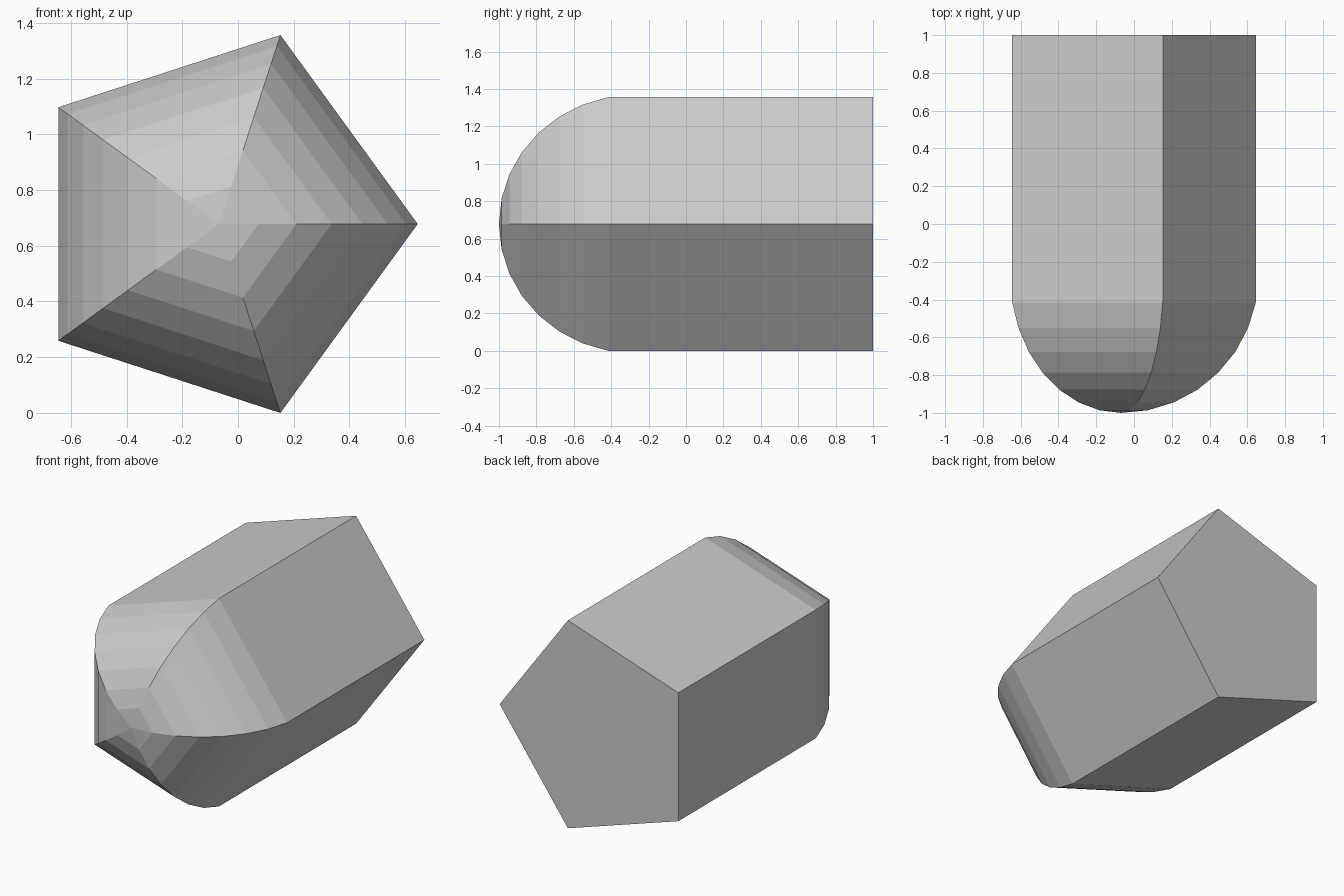
import bpy, bmesh, math

cube = bpy.data.objects.get("Cube")
if cube:
    bpy.data.objects.remove(cube, do_unlink=True)

SIDES = 5
RADIUS = 0.727              # radius of the rounded nose
STEP = math.pi / 16         # angle between nose rings
CENTRE_X, CENTRE_Z = -0.068, 0.678

gray = bpy.data.materials.new("light gray")
gray.use_nodes = True
colour = (0.6, 0.6, 0.6, 1)
gray.diffuse_color = colour
gray.node_tree.nodes["Principled BSDF"].inputs["Base Color"].default_value = colour

bm = bmesh.new()


def ring(radius, y):
    """Pentagon around the long axis, one corner towards +x."""
    angles = [2 * math.pi * i / SIDES for i in range(SIDES)]
    return [bm.verts.new((CENTRE_X + radius * math.cos(a), y,
                          CENTRE_Z + radius * math.sin(a))) for a in angles]


# Rounded nose rings, then the straight body up to the back
rings = [ring(RADIUS * math.sin(k * STEP), RADIUS * (1 - math.cos(k * STEP)) - 1)
         for k in range(1, 8)]
rings.append(ring(RADIUS * math.sin(7 * STEP), 1))

# Nose tip, side bands and flat back
tip = bm.verts.new((CENTRE_X, -1, CENTRE_Z))
for i in range(SIDES):
    j = (i + 1) % SIDES
    bm.faces.new((tip, rings[0][i], rings[0][j]))
    for a, b in zip(rings, rings[1:]):
        bm.faces.new((a[i], b[i], b[j], a[j]))
bm.faces.new(rings[-1])
bmesh.ops.recalc_face_normals(bm, faces=bm.faces)

mesh = bpy.data.meshes.new("pentagonal_capsule")
bm.to_mesh(mesh)
bm.free()
mesh.materials.append(gray)
body = bpy.data.objects.new("pentagonal_capsule", mesh)
bpy.context.collection.objects.link(body)
